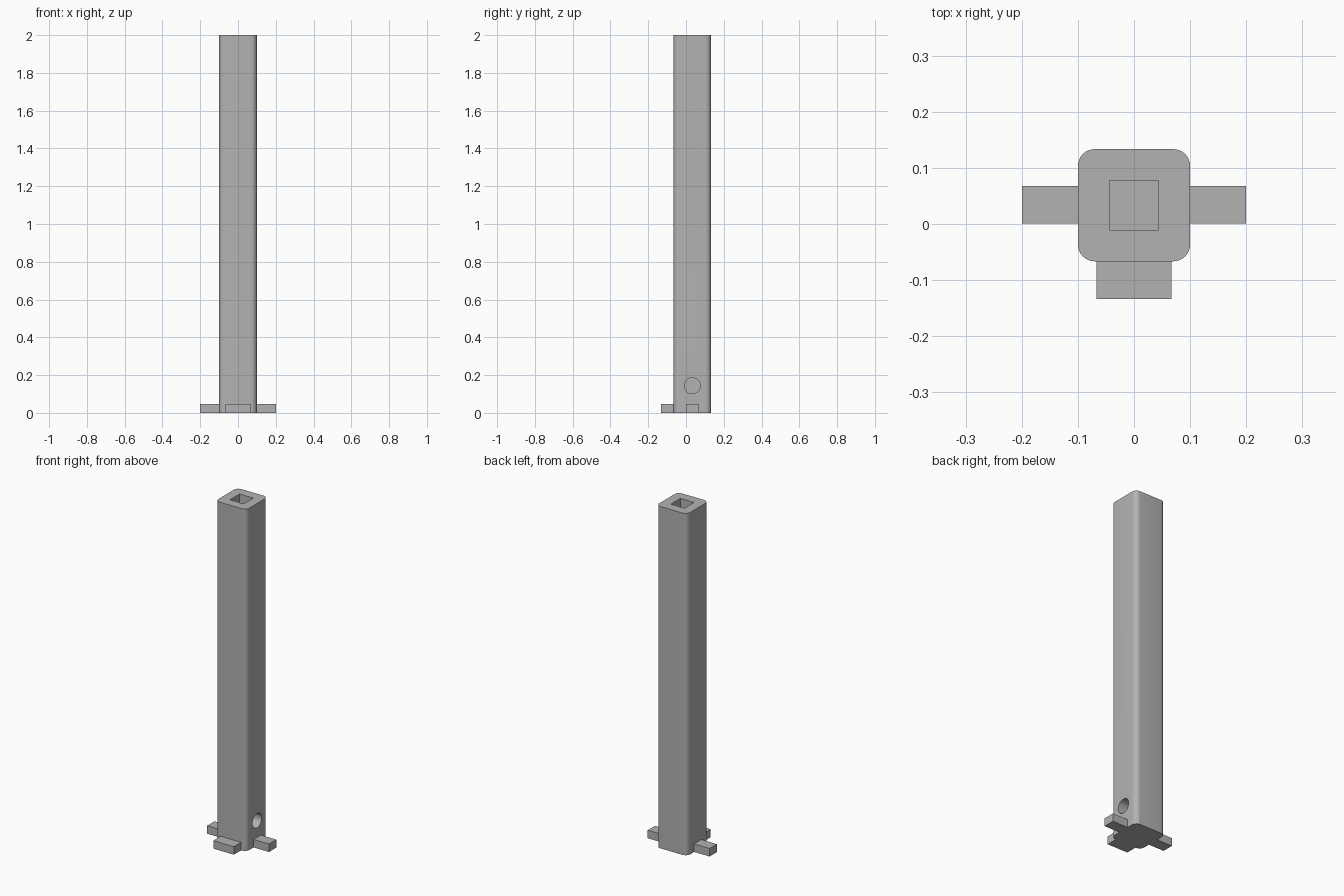
import bpy, bmesh
from mathutils import Matrix, Vector

if "Cube" in bpy.data.objects:
    bpy.data.objects.remove(bpy.data.objects["Cube"])

grey = bpy.data.materials.new("plain grey")
grey.use_nodes = True
grey.diffuse_color = (0.45, 0.45, 0.45, 1)
grey.node_tree.nodes["Principled BSDF"].inputs["Base Color"].default_value = grey.diffuse_color

CENTRE_Y = 0.0335   # the post sits behind the origin
HALF = 0.1
HEIGHT = 2.0


def finish(name, bm):
    mesh = bpy.data.meshes.new(name)
    bm.to_mesh(mesh)
    bm.free()
    mesh.materials.append(grey)
    ob = bpy.data.objects.new(name, mesh)
    bpy.context.collection.objects.link(ob)
    return ob


def box(name, low, high, round_corners=0):
    low, high = Vector(low), Vector(high)
    bm = bmesh.new()
    bmesh.ops.create_cube(bm, size=1, matrix=Matrix.Translation((low + high) / 2)
                          @ Matrix.Diagonal((*(high - low), 1)))
    if round_corners:
        upright = [e for e in bm.edges
                   if abs(e.verts[0].co.z - e.verts[1].co.z) > 0.001]
        bmesh.ops.bevel(bm, geom=upright, offset=round_corners, segments=8,
                        profile=0.5, affect='EDGES')
    return finish(name, bm)


def cut(target, cutter):
    mod = target.modifiers.new(cutter.name, 'BOOLEAN')
    mod.operation = 'DIFFERENCE'
    mod.solver = 'EXACT'
    mod.object = cutter
    bpy.context.view_layer.objects.active = target
    bpy.ops.object.modifier_apply(modifier=mod.name)
    bpy.data.objects.remove(cutter)


# Post with rounded upright corners
post = box("post", (-HALF, CENTRE_Y - HALF, 0), (HALF, CENTRE_Y + HALF, HEIGHT), 0.03)

# Square bore, open at the top
cut(post, box("bore_cutter", (-0.044, CENTRE_Y - 0.044, 0.1),
              (0.044, CENTRE_Y + 0.044, HEIGHT + 0.1)))

# Round side hole, running into the foot of the bore
bm = bmesh.new()
bmesh.ops.create_cone(bm, cap_ends=True, segments=48, radius1=0.042, radius2=0.042, depth=0.2,
                      matrix=Matrix.Translation((0.12, CENTRE_Y, 0.144))
                      @ Matrix.Rotation(1.5707963, 4, 'Y'))
cut(post, finish("hole_cutter", bm))

bpy.ops.object.select_all(action='DESELECT')
post.select_set(True)
bpy.context.view_layer.objects.active = post
bpy.ops.object.shade_smooth_by_angle(angle=0.6)

# Base tabs butted against the post
TAB = 0.047
for name, side in (("left_tab", 1), ("right_tab", -1)):
    xs = sorted((side * HALF, side * 0.2))
    box(name, (xs[0], 0.001, 0), (xs[1], 0.068, TAB))
box("front_tab", (-0.0665, -0.1335, 0), (0.0665, CENTRE_Y - HALF, TAB))
